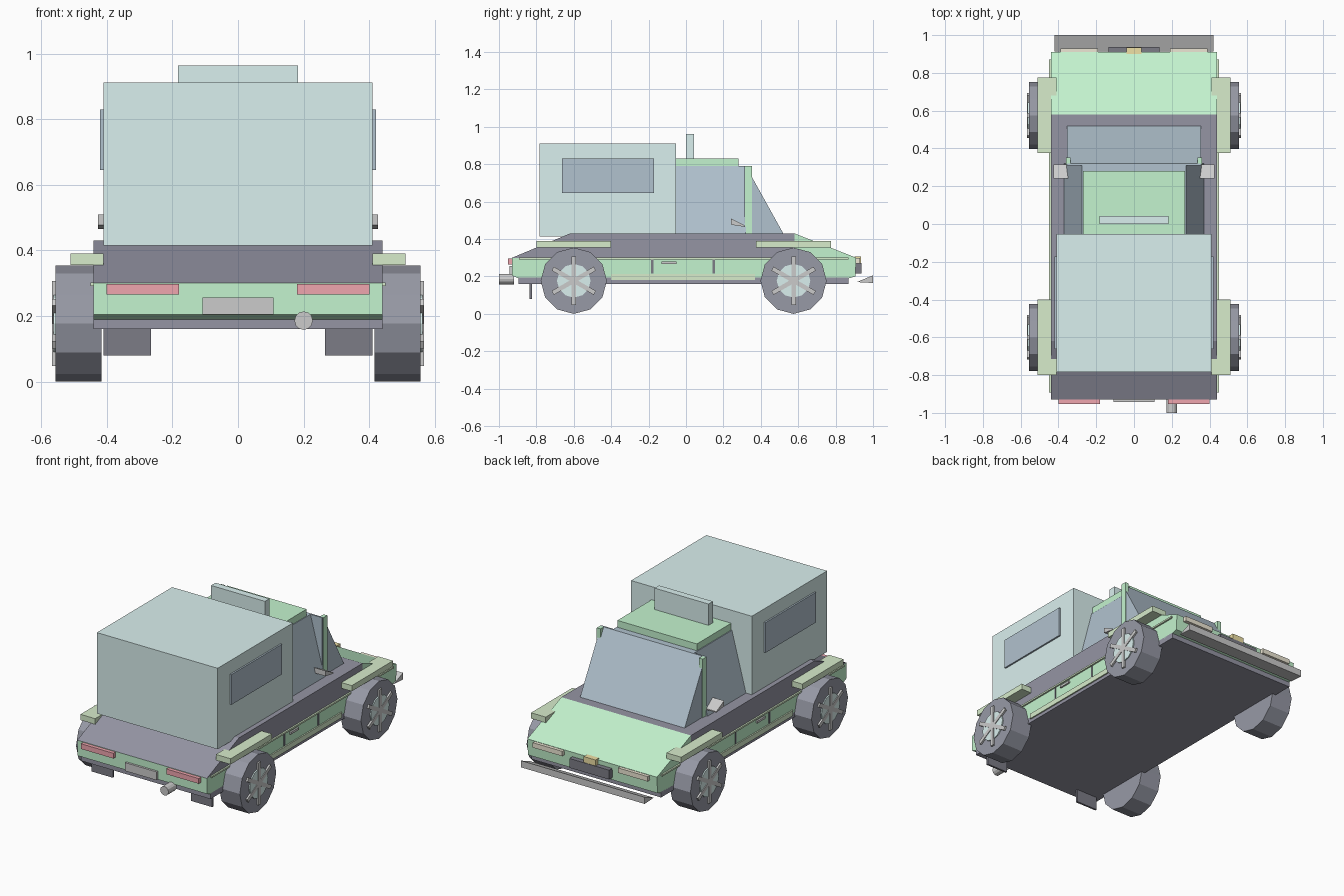
import bpy, bmesh, math
from mathutils import Matrix

if "Cube" in bpy.data.objects:
    bpy.data.objects.remove(bpy.data.objects["Cube"])

COLORS = {
    "green": (0.55, 0.90, 0.62), "olive": (0.68, 0.84, 0.60), "dark": (0.30, 0.30, 0.37),
    "black": (0.20, 0.20, 0.24), "glass": (0.44, 0.54, 0.62), "teal": (0.70, 0.87, 0.86),
    "red": (0.87, 0.38, 0.43), "beige": (0.85, 0.80, 0.66), "gold": (0.86, 0.75, 0.38),
    "tyre": (0.31, 0.32, 0.38),
}
MATS = {}


def finish(name, bm, color):
    bmesh.ops.recalc_face_normals(bm, faces=bm.faces)
    me = bpy.data.meshes.new(name)
    bm.to_mesh(me)
    bm.free()
    ob = bpy.data.objects.new(name, me)
    bpy.context.collection.objects.link(ob)
    if color:
        if color not in MATS:
            MATS[color] = bpy.data.materials.new(color)
            MATS[color].diffuse_color = (*COLORS[color], 1)
        me.materials.append(MATS[color])
    return ob


def prism(name, x0, x1, profile, color=None, top_x=None):
    """Side profile (y, z) extruded across x."""
    bm = bmesh.new()
    face = bm.faces.new([bm.verts.new((x0, y, z)) for y, z in profile])
    ext = bmesh.ops.extrude_face_region(bm, geom=[face])["geom"]
    for v in ext:
        if isinstance(v, bmesh.types.BMVert):
            v.co.x = x1
    if top_x:  # lean the upper edges inward
        top = max(z for _, z in profile)
        for v in bm.verts:
            if abs(v.co.z - top) < 1e-4:
                v.co.x = math.copysign(top_x, v.co.x)
    return finish(name, bm, color)


def box(name, x, y, z, color=None, top_x=None):
    return prism(name, x[0], x[1], [(y[0], z[0]), (y[1], z[0]), (y[1], z[1]), (y[0], z[1])],
                 color, top_x)


def pair(name, x, *args):
    for s, side in ((1, "right"), (-1, "left")):
        box(f"{name}_{side}", (s * x[0], s * x[1]), *args)


def cylinder(name, center, radius, depth, sides, axis, color=None):
    bm = bmesh.new()
    rot = Matrix.Rotation(math.pi / 2, 4, axis)
    bmesh.ops.create_cone(bm, cap_ends=True, segments=sides, radius1=radius, radius2=radius,
                          depth=depth, matrix=Matrix.Translation(center) @ rot)
    return finish(name, bm, color)


# Body: floor, green lower band, dark deck and sloping bonnet
W = 0.44
box("floor_pan", (-W, W), (-0.895, 0.87), (0.16, 0.195), "dark")
prism("lower_body", -W, W, [(-0.93, 0.30), (-0.93, 0.205), (-0.895, 0.19), (0.87, 0.19),
                            (0.905, 0.20), (0.91, 0.30)], "green")
prism("deck", -W, W, [(-0.93, 0.30), (0.58, 0.30), (0.58, 0.43), (-0.62, 0.43)], "dark")
prism("bonnet", -W, W, [(0.58, 0.30), (0.91, 0.30), (0.58, 0.43)], "green")

# Cab: leaning side glass, windscreen wedge, pillars, roof and roof bar
box("cab_glass", (-0.37, 0.37), (-0.06, 0.32), (0.43, 0.79), "glass", 0.275)
prism("windscreen", -0.355, 0.355, [(0.31, 0.43), (0.52, 0.43), (0.32, 0.79), (0.31, 0.79)], "glass")
box("cab_roof", (-0.27, 0.27), (-0.06, 0.28), (0.79, 0.832), "green")
pair("pillar", (0.335, 0.36), (0.315, 0.352), (0.43, 0.79), "green")
box("roof_bar", (-0.183, 0.183), (0.0, 0.043), (0.832, 0.963), "teal")

# Rear canopy with side windows
box("canopy", (-0.41, 0.41), (-0.783, -0.053), (0.415, 0.912), "teal")
pair("canopy_window", (0.405, 0.42), (-0.662, -0.172), (0.645, 0.83), "glass")

# Side trim
pair("side_strip", (0.435, 0.45), (-0.893, 0.87), (0.292, 0.302), "olive")
pair("side_skirt", (0.43, 0.448), (-0.40, 0.37), (0.18, 0.212), "olive")
pair("door_handle", (0.435, 0.45), (-0.13, -0.05), (0.266, 0.28))
for tag, y in (("rear", -0.18), ("front", 0.148)):
    pair(f"{tag}_door_seam", (0.435, 0.444), (y - 0.006, y + 0.006), (0.215, 0.29), "black")

# Mirrors
for s, side in ((1, "right"), (-1, "left")):
    prism(f"mirror_{side}", s * 0.345, s * 0.427,
          [(0.24, 0.51), (0.24, 0.477), (0.315, 0.465), (0.315, 0.472)])

# Wheels, hubs, spokes and mudguards
for end, yw in (("rear", -0.6), ("front", 0.575)):
    pair(f"{end}_mudguard", (0.41, 0.51), (yw - 0.2, yw + 0.2), (0.355, 0.39), "olive")
    for s, side in ((1, "right"), (-1, "left")):
        tag = f"{end}_{side}"
        cylinder(f"{tag}_tyre", (s * 0.486, yw, 0.177), 0.177, 0.14, 12, 'Y', "tyre")
        cylinder(f"{tag}_hub", (s * 0.55, yw, 0.177), 0.09, 0.026, 12, 'Y', "teal")
        bm = bmesh.new()
        for k in range(3):
            m = (Matrix.Translation((s * 0.558, yw, 0.177)) @ Matrix.Rotation(k * math.pi / 3, 4, 'X')
                 @ Matrix.Diagonal((0.018, 0.024, 0.26, 1)))
            bmesh.ops.create_cube(bm, size=1, matrix=m)
        finish(f"{tag}_spokes", bm, None)

# Rear fittings
pair("tail_light", (0.18, 0.40), (-0.952, -0.925), (0.265, 0.297), "red")
box("rear_plate", (-0.108, 0.108), (-0.943, -0.925), (0.205, 0.256))
cylinder("exhaust", (0.2, -0.96, 0.186), 0.028, 0.08, 12, 'X')
pair("mud_flap", (0.265, 0.41), (-0.836, -0.824), (0.08, 0.165), "black")

# Nose fittings
pair("headlight", (0.19, 0.39), (0.90, 0.93), (0.268, 0.298), "beige")
box("grille", (-0.135, 0.135), (0.90, 0.938), (0.215, 0.272), "black")
box("nose_block", (-0.04, 0.04), (0.90, 0.935), (0.272, 0.308), "gold")
prism("front_lip", -0.42, 0.42, [(0.913, 0.17), (1.0, 0.165), (1.0, 0.206)])

for m in bpy.data.materials:
    if m.users and not m.is_grease_pencil:
        m.use_nodes = True
        m.node_tree.nodes["Principled BSDF"].inputs["Base Color"].default_value = m.diffuse_color
